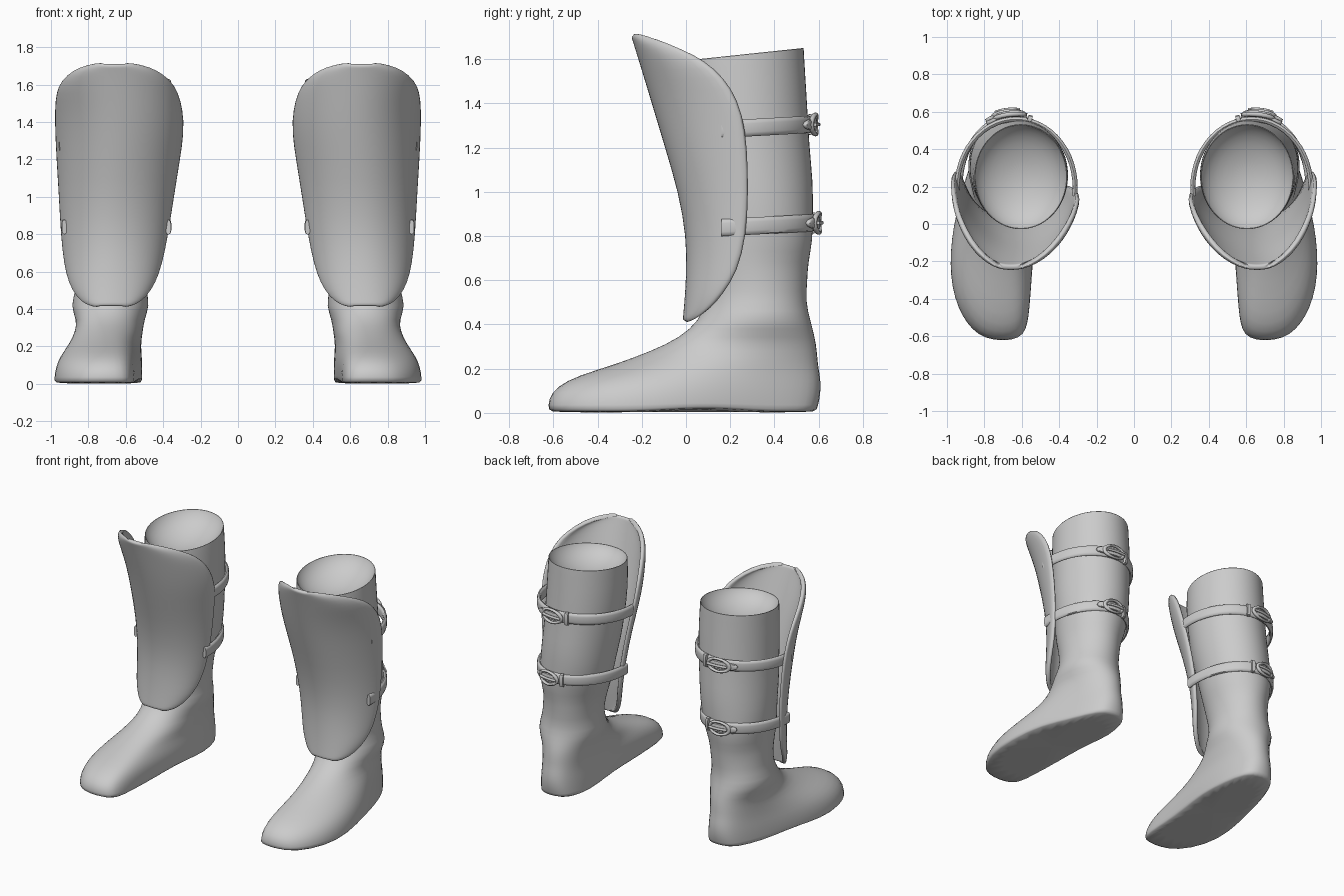
import bpy, bmesh
from math import sin, cos, pi, radians, copysign

cube = bpy.data.objects.get("Cube")
if cube:
    bpy.data.objects.remove(cube, do_unlink=True)

colour = (.6, .6, .6, 1)
grey = bpy.data.materials.new("plain grey")
grey.use_nodes = True
grey.diffuse_color = colour
grey.node_tree.nodes["Principled BSDF"].inputs["Base Color"].default_value = colour


def loft(name, rings, side, loop=True, closed=False, subdivisions=0, thickness=0):
    """Skin a list of equal point rings; a side of -1 mirrors the part."""
    bm = bmesh.new()
    rows = [[bm.verts.new((x * side, y, z)) for x, y, z in ring] for ring in rings]
    count = len(rows[0])
    pairs = list(zip(rows, rows[1:]))
    if closed:
        pairs.append((rows[-1], rows[0]))
    for lower, upper in pairs:
        for i in range(count if loop else count - 1):
            j = (i + 1) % count
            bm.faces.new((lower[i], lower[j], upper[j], upper[i]))
    if loop and not closed:
        bm.faces.new(rows[0])
        bm.faces.new(rows[-1])
    bmesh.ops.recalc_face_normals(bm, faces=bm.faces)
    mesh = bpy.data.meshes.new(name)
    bm.to_mesh(mesh)
    bm.free()
    mesh.materials.append(grey)
    part = bpy.data.objects.new(name, mesh)
    bpy.context.collection.objects.link(part)
    if thickness:
        solidify = part.modifiers.new("thickness", 'SOLIDIFY')
        solidify.thickness, solidify.offset = thickness, 0
    if subdivisions:
        subsurf = part.modifiers.new("rounding", 'SUBSURF')
        subsurf.levels = subsurf.render_levels = subdivisions
    bpy.ops.object.select_all(action='DESELECT')
    part.select_set(True)
    bpy.context.view_layer.objects.active = part
    bpy.ops.object.shade_smooth_by_angle(angle=radians(50))


def soft_power(value, exponent):
    """Signed power, used to square off round sections."""
    return copysign(abs(value) ** exponent, value)


# Foot slices: height, front, back, half width at the toes
FOOT = [(0, -.62, .59, .24), (.01, -.625, .595, .245), (.06, -.63, .61, .25),
        (.12, -.59, .615, .24), (.17, -.49, .61, .21), (.22, -.32, .6, .18),
        (.28, -.16, .595, .17), (.34, -.03, .585, .17)]
# Leg slices: height, front, back
LEG = [(.42, .06, .565), (.5, .09, .545), (.6, .085, .55), (.68, .07, .55),
       (.78, .05, .575), (.9, .035, .58), (1.05, .01, .575), (1.2, -.01, .56),
       (1.4, -.03, .55), (1.6, -.03, .535), (1.622, -.03, .535)]


def boot_ring(height, front, back, toe_width=None, scale=1, drop=0, count=28):
    depth = (back - front) / 2
    if toe_width:
        toe_x, heel_x, heel_width = .7, .665, .19
        bulge = .13 * max(0, 1 - (height / .3) ** 2)
    else:
        toe_x = heel_x = .685 - .08 * min(1, (height - .42) / .9)
        toe_width = heel_width = 1.15 * depth - .075
        bulge = 0
    ring = []
    for i in range(count):
        angle = 2 * pi * i / count
        c, s = cos(angle), sin(angle)
        toward_toe = (1 + c) / 2
        half = heel_width + (toe_width - heel_width) * toward_toe
        half *= soft_power(s, min(1, .6 + 1.3 * height))
        # soft leather folds round the calf
        amount = max(0, 1 - abs(height - .75) / .45)
        size = scale * (1 + .022 * amount * sin(3 * angle + 16 * height))
        x = heel_x + (toe_x - heel_x + bulge * s * s) * toward_toe + half * size
        y = (front + back) / 2 - depth * c * size
        z = height - drop
        if height > 1.5:
            z -= .03 * c * scale  # rim slopes down to the front
        if height < .02:
            z += .02 * max(0, 1 - abs(y - .08) / .3)  # arch of the sole
        ring.append((x, y, z))
    return ring


# Shin guard slices: height, rear edge, half width
GUARD = [(.415, .005, .07), (.43, .05, .14), (.47, .11, .19), (.54, .17, .235),
         (.64, .235, .265), (.8, .275, .29), (1, .285, .31), (1.2, .28, .333),
         (1.35, .26, .348), (1.47, .21, .345), (1.56, .13, .328), (1.62, .04, .295),
         (1.67, -.08, .23), (1.695, -.17, .15), (1.71, -.235, .06)]


def guard_ring(height, rear, half, count=16):
    front = .015 - .3 * max(0, height - .88) - .08 * max(0, .6 - height)
    centre = .68 - .05 * (height - .4) + .15 * max(0, height - 1.4)
    limit = radians(78)
    ring = []
    for i in range(count + 1):
        angle = limit * (2 * i / count - 1)
        reach = (1 - cos(angle)) / (1 - cos(limit))
        inner = .75 if angle < 0 else 1  # inner edge wraps less far back
        ring.append((centre + (half - .01) * sin(angle) / sin(limit),
                     front + (rear - front) * inner * reach, height))
    return ring


class Strap:
    """Elliptic path round the back of the calf."""

    def __init__(self, height, centre, width, depth):
        self.height, self.centre = height, centre
        self.width, self.depth = width, depth

    def at(self, degrees, out, up):
        c, s = cos(radians(degrees)), sin(radians(degrees))
        return (self.centre + (self.width + out) * c, .2 + (self.depth + out) * s,
                self.height + up + .02 * s)

    def band(self, name, side, start, end, thick, tall, out=0, taper=False, steps=28):
        rings = []
        for i in range(steps + 1):
            u = i / steps
            h = tall * (.1 + .9 * (1 - u ** 4) ** .5) if taper else tall
            ring = []
            for k in range(10):
                t = 2 * pi * (k + .5) / 10
                ring.append(self.at(start + (end - start) * u,
                                    out + soft_power(cos(t), .7) * thick / 2,
                                    soft_power(sin(t), .6) * h / 2))
            rings.append(ring)
        loft(name, rings, side)

    def buckle(self, name, side, middle, steps=28):
        rings = []
        for i in range(steps):
            t = 2 * pi * i / steps
            ring = []
            for k in range(8):
                p = 2 * pi * k / 8
                grow = 1 + .2 * cos(p)
                ring.append(self.at(middle + 13 * cos(t) * grow,
                                    .028 + .012 * sin(p), .045 * sin(t) * grow))
            rings.append(ring)
        loft(name + "_frame", rings, side, closed=True)
        self.band(name + "_prong", side, middle - 11, middle + 13, .016, .016, .04)
        self.band(name + "_keeper", side, middle + 17, middle + 21, .04, .095, .012)


STRAPS = {"upper": Strap(1.285, .63, .315, .36), "lower": Strap(.84, .65, .28, .375)}

for side, label in ((1, "left"), (-1, "right")):
    # boot with a hollowed top
    rings = [boot_ring(*row) for row in FOOT + LEG]
    for scale, drop in ((.985, 0), (.96, .02), (.8, .07), (.5, .11), (.15, .13)):
        rings.append(boot_ring(*LEG[-1], scale=scale, drop=drop))
    loft(label + "_boot", rings, side, subdivisions=1)
    # curved plate over the shin
    loft(label + "_shin_guard", [guard_ring(*row) for row in GUARD], side,
         loop=False, subdivisions=1, thickness=.03)
    # straps with overlapping tongue and buckle
    for level, strap in STRAPS.items():
        name = f"{label}_{level}_"
        strap.band(name + "strap", side, -6, 188, .028, .078)
        strap.band(name + "strap_tongue", side, 95, 62, .022, .06, out=.022, taper=True)
        strap.buckle(name + "buckle", side, 84)
